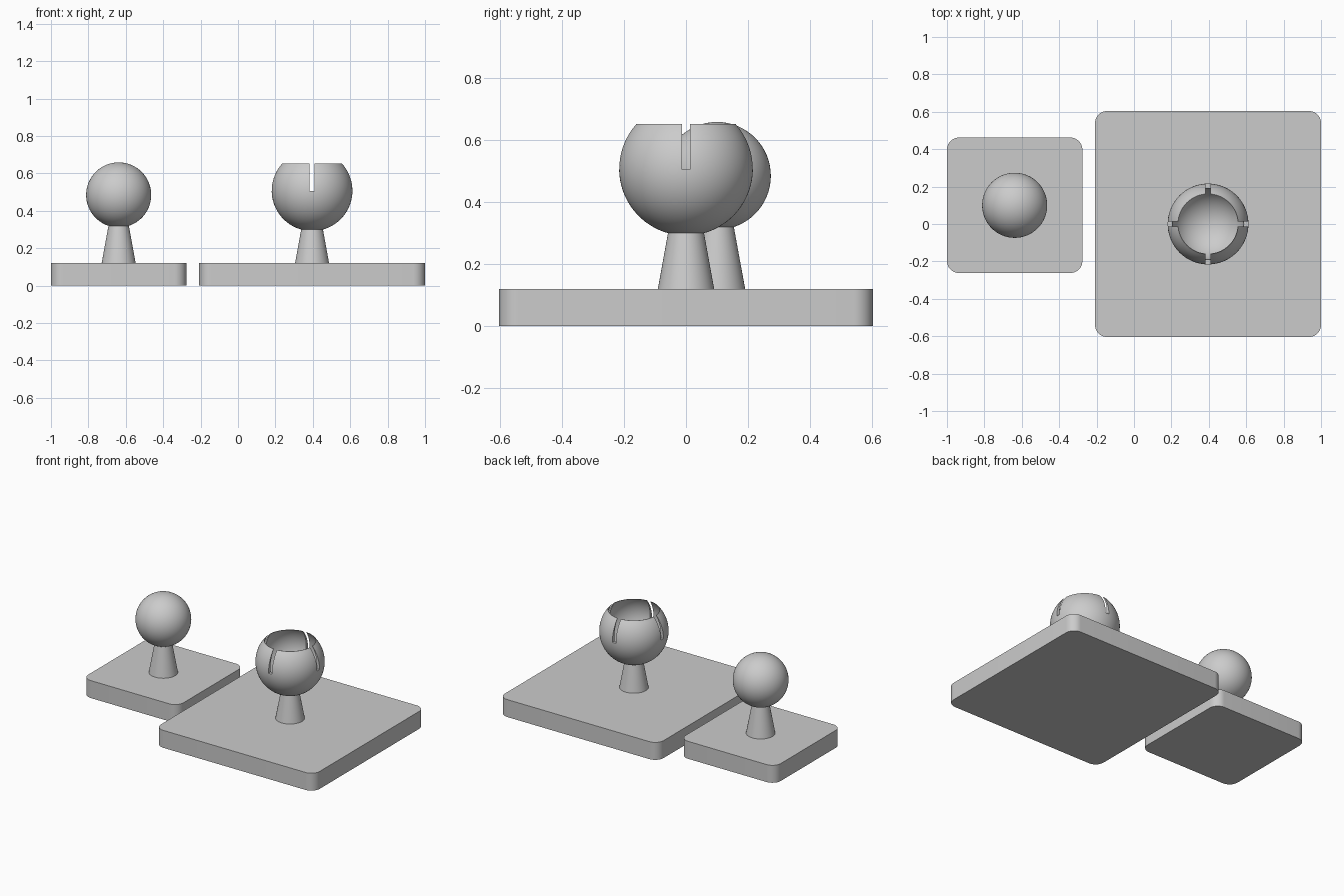
import bpy, bmesh
from math import sin, cos, pi, sqrt, acos, radians
from mathutils import Matrix, Vector

cube = bpy.data.objects.get("Cube")
if cube:
    bpy.data.objects.remove(cube, do_unlink=True)

# Single grey material
grey = bpy.data.materials.new("plain grey")
grey.use_nodes = True
COLOUR = (0.6, 0.6, 0.6, 1)
grey.diffuse_color = COLOUR
grey.node_tree.nodes["Principled BSDF"].inputs["Base Color"].default_value = COLOUR


def make_object(name, bm, location):
    bmesh.ops.recalc_face_normals(bm, faces=bm.faces[:])
    mesh = bpy.data.meshes.new(name)
    bm.to_mesh(mesh)
    bm.free()
    mesh.materials.append(grey)
    obj = bpy.data.objects.new(name, mesh)
    obj.location = location
    bpy.context.collection.objects.link(obj)
    return obj


def activate(obj):
    bpy.ops.object.select_all(action='DESELECT')
    obj.select_set(True)
    bpy.context.view_layer.objects.active = obj


def smooth(obj):
    activate(obj)
    bpy.ops.object.shade_smooth_by_angle(angle=radians(30))


def box(size):
    bm = bmesh.new()
    bmesh.ops.create_cube(bm, size=1, matrix=Matrix.Diagonal((*size, 1)))
    return bm


# Square base plate with rounded upright corners
def base_plate(name, side, x, y):
    bm = box((side, side, PLATE))
    upright = [e for e in bm.edges if abs(e.verts[0].co.z - e.verts[1].co.z) > PLATE / 2]
    bmesh.ops.bevel(bm, geom=upright, offset=0.064, segments=10, profile=0.5,
                    affect='EDGES')
    smooth(make_object(name, bm, (x, y, PLATE / 2)))


# Tapered post rising from a plate into a ball or socket
def stem(name, x, y):
    height = 0.225
    bm = bmesh.new()
    bmesh.ops.create_cone(bm, cap_ends=True, segments=64, radius1=0.091,
                          radius2=0.05, depth=height)
    smooth(make_object(name, bm, (x, y, PLATE + height / 2)))


PLATE = 0.12
BALL_X, BALL_Y = -0.638, 0.1
SOCKET_X = 0.396

base_plate("ball_base", 0.724, BALL_X, BALL_Y)
base_plate("socket_base", 1.208, SOCKET_X, 0)
stem("ball_stem", BALL_X, BALL_Y)
stem("socket_stem", SOCKET_X, 0)

# Ball
bm = bmesh.new()
bmesh.ops.create_uvsphere(bm, u_segments=64, v_segments=32, radius=0.174)
smooth(make_object("ball", bm, (BALL_X, BALL_Y, 0.485)))

# Socket cup: outer arc and a higher, smaller inner arc, revolved
RIM, STEPS = 0.652, 28


def arc(centre, radius):
    end = acos((centre - RIM) / radius)
    angles = [end * i / STEPS for i in range(STEPS + 1)]
    return [Vector((radius * sin(a), 0, centre - radius * cos(a))) for a in angles]


profile = arc(0.508, 0.216) + arc(0.54, 0.194)[::-1]
bm = bmesh.new()
verts = [bm.verts.new(p) for p in profile]
edges = [bm.edges.new(pair) for pair in zip(verts, verts[1:])]
bmesh.ops.spin(bm, geom=verts + edges, cent=(0, 0, 0), axis=(0, 0, 1),
               angle=2 * pi, steps=72)
bmesh.ops.remove_doubles(bm, verts=bm.verts[:], dist=0.0005)
socket = make_object("socket_cup", bm, (SOCKET_X, 0, 0))

# Two crossing slots cut down to the middle of the cup
SLOT_FLOOR, SLOT_WIDTH = 0.506, 0.026
for size in ((0.6, SLOT_WIDTH, 0.3), (SLOT_WIDTH, 0.6, 0.3)):
    cutter = make_object("slot_cutter", box(size), (SOCKET_X, 0, SLOT_FLOOR + 0.15))
    cutter.hide_render = True
    cut = socket.modifiers.new("slot", 'BOOLEAN')
    cut.operation = 'DIFFERENCE'
    cut.solver = 'EXACT'
    cut.object = cutter
    activate(socket)
    bpy.ops.object.modifier_apply(modifier=cut.name)
    bpy.data.objects.remove(cutter, do_unlink=True)
smooth(socket)
